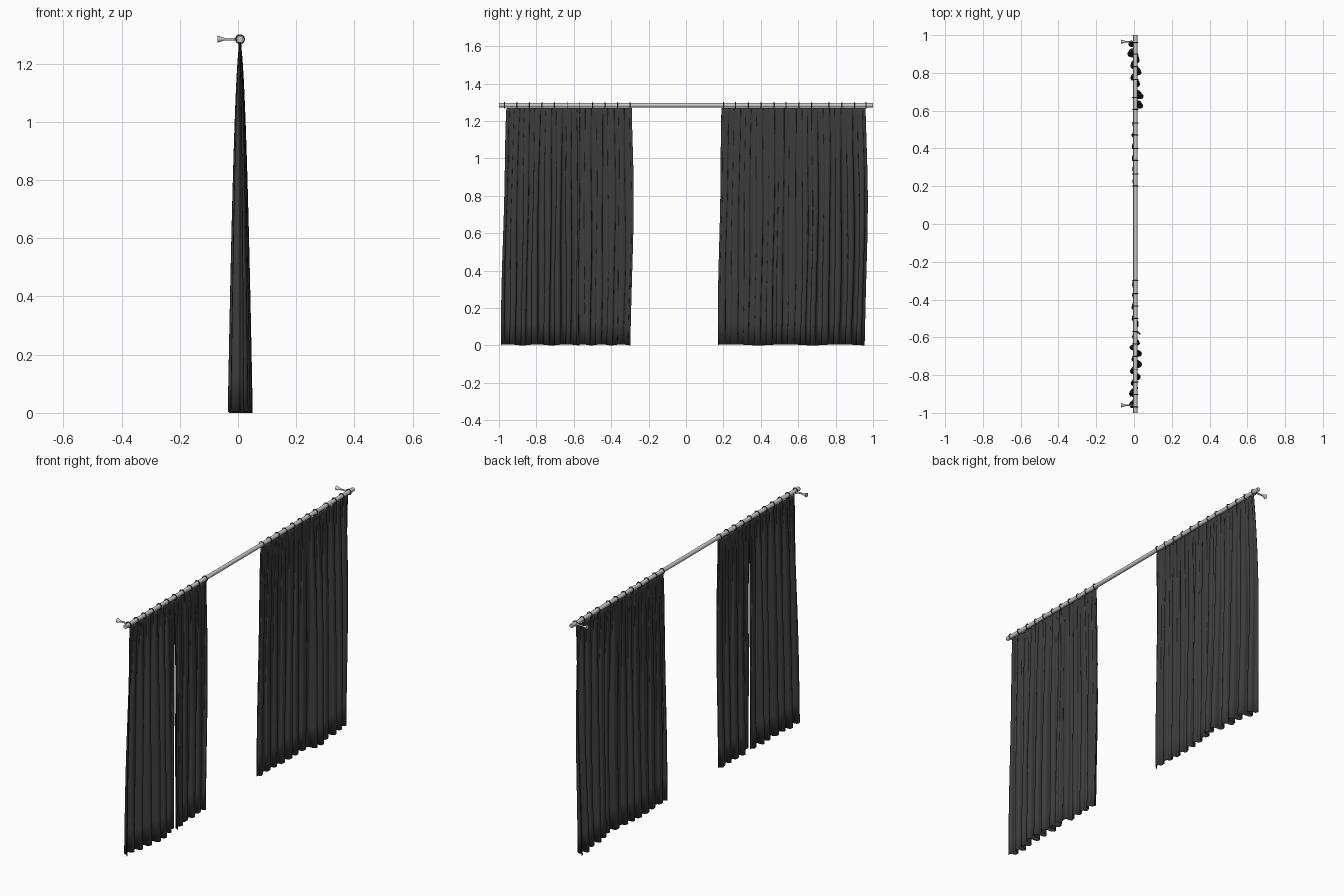
import bpy, bmesh, math, random
from mathutils import Vector

if "Cube" in bpy.data.objects:
    bpy.data.objects.remove(bpy.data.objects["Cube"])

random.seed(7)
ROD_X, ROD_Z, TOP = 0.007, 1.284, 1.27


def material(name, v):
    m = bpy.data.materials.new(name)
    m.diffuse_color = (v, v, v, 1)
    m.use_nodes = True
    m.node_tree.nodes["Principled BSDF"].inputs["Base Color"].default_value = m.diffuse_color
    return m


fabric = material("dark_fabric", 0.045)
ring_metal = material("dark_metal", 0.06)


def envelope(keys, y):
    # lowest and highest fold depth at position y
    for (a, la, ha), (b, lb, hb) in zip(keys, keys[1:]):
        if y <= b:
            t = max(0, (y - a) / (b - a))
            return la + (lb - la) * t, ha + (hb - ha) * t
    return keys[-1][1:]


def curtain(name, keys, top0, top1, bulge, start_side=0, spacing=0.03):
    # alternate fold crests between the envelope limits along the hem
    y0, y1 = keys[0][0], keys[-1][0]
    n = round((y1 - y0) / spacing)
    crests = []
    for i in range(n + 1):
        y = y0 + (y1 - y0) * i / n
        if 0 < i < n:
            y += random.uniform(-0.3, 0.3) * spacing
        lo, hi = envelope(keys, y)
        mid, w = (lo + hi) / 2, random.uniform(0.75, 1.0)
        target = (lo, hi)[(i + start_side) % 2]
        crests.append((y, mid + (target - mid) * w))
    # S-shaped hem line through the crests
    hem, steps = [], 8
    for (ya, xa), (yb, xb) in zip(crests, crests[1:]):
        for k in range(steps):
            t = k / steps
            ty = t + 0.17 * math.sin(2 * math.pi * t)
            tx = (1 - math.cos(math.pi * t)) / 2
            hem.append((ya + (yb - ya) * ty, xa + (xb - xa) * tx))
    hem.append(crests[-1])
    # rows gather toward the rod
    bm = bmesh.new()
    rows, m = 16, len(hem)
    grid = []
    for r in range(rows + 1):
        u = (r / rows) ** 1.5
        f = max(0.1, u ** 0.55)
        row = []
        for j, (y, x) in enumerate(hem):
            s = (y - y0) / (y1 - y0)
            yt = top0 + (top1 - top0) * s
            v = u ** 0.7
            yy = yt + (y - yt) * v + bulge * s * math.sin(math.pi * u)
            yy += 0.004 * math.sin(5 * u + 19 * s) * math.sin(math.pi * u)
            zb = 0.003 + 0.003 * math.sin(17 * s)
            row.append(bm.verts.new((ROD_X + (x - ROD_X) * f, yy,
                                     TOP + (zb - TOP) * u)))
        grid.append(row)
    for r in range(rows):
        for j in range(m - 1):
            bm.faces.new((grid[r][j], grid[r + 1][j],
                          grid[r + 1][j + 1], grid[r][j + 1]))
    for fc in bm.faces:
        fc.smooth = True
    me = bpy.data.meshes.new(name)
    bm.to_mesh(me)
    bm.free()
    ob = bpy.data.objects.new(name, me)
    bpy.context.collection.objects.link(ob)
    me.materials.append(fabric)
    sol = ob.modifiers.new("thickness", 'SOLIDIFY')
    sol.thickness, sol.offset = 0.002, 0


def cone(name, a, b, ra, rb, sides=24):
    a, b = Vector(a), Vector(b)
    d = b - a
    bpy.ops.mesh.primitive_cone_add(vertices=sides, radius1=ra, radius2=rb,
                                    depth=d.length, location=(a + b) / 2,
                                    rotation=d.to_track_quat('Z', 'Y').to_euler())
    bpy.context.object.name = name
    bpy.ops.object.shade_smooth_by_angle()


# Curtains: (hem position, back limit, front limit)
curtain("right_curtain", [
    (.17, -.006, .012), (.3, -.012, .014), (.5, -.012, .018), (.58, -.008, .02),
    (.61, .004, .035), (.645, .015, .068), (.70, .0, .045), (.74, -.02, .035),
    (.82, -.026, .042), (.86, -.022, .035), (.9, -.036, .018),
    (.955, -.034, .012)], .19, .96, .012)
curtain("left_curtain_outer", [
    (-.99, -.02, .01), (-.95, -.03, .012), (-.9, -.027, .015),
    (-.86, -.017, .022), (-.78, -.022, .046), (-.72, -.02, .046),
    (-.66, -.026, .042), (-.62, -.018, .03), (-.57, -.006, .006)],
    -.96, -.57, 0, 1)
curtain("left_curtain_inner", [
    (-.585, .024, .036), (-.54, .002, .036), (-.5, -.015, .016),
    (-.4, -.012, .015), (-.298, -.008, .012)], -.58, -.29, .012, 1)

# Rod
cone("rod", (ROD_X, -1, ROD_Z), (ROD_X, 1, ROD_Z), 0.011, 0.011, 32)

# Wall brackets
for side, y in (("left", -0.96), ("right", 0.965)):
    cone(side + "_bracket_arm", (-0.055, y, ROD_Z), (ROD_X, y, ROD_Z), .004, .005)
    cone(side + "_bracket_flange", (-0.07, y, ROD_Z), (-0.045, y, ROD_Z), .012, .004)

# Curtain rings
left = [-0.97 + 0.067 * i for i in range(11)]
right = [0.20, .265, .335, .40, .47, .535, .605, .67, .765, .835, .90, .962]
for i, y in enumerate(left + right):
    bpy.ops.mesh.primitive_torus_add(
        major_segments=28, minor_segments=8, major_radius=0.0145,
        minor_radius=0.0025, location=(ROD_X, y, ROD_Z),
        rotation=(math.pi / 2, 0, 0))
    ob = bpy.context.object
    ob.name = f"ring_{i + 1}"
    ob.data.materials.append(ring_metal)
    bpy.ops.object.shade_smooth_by_angle()
